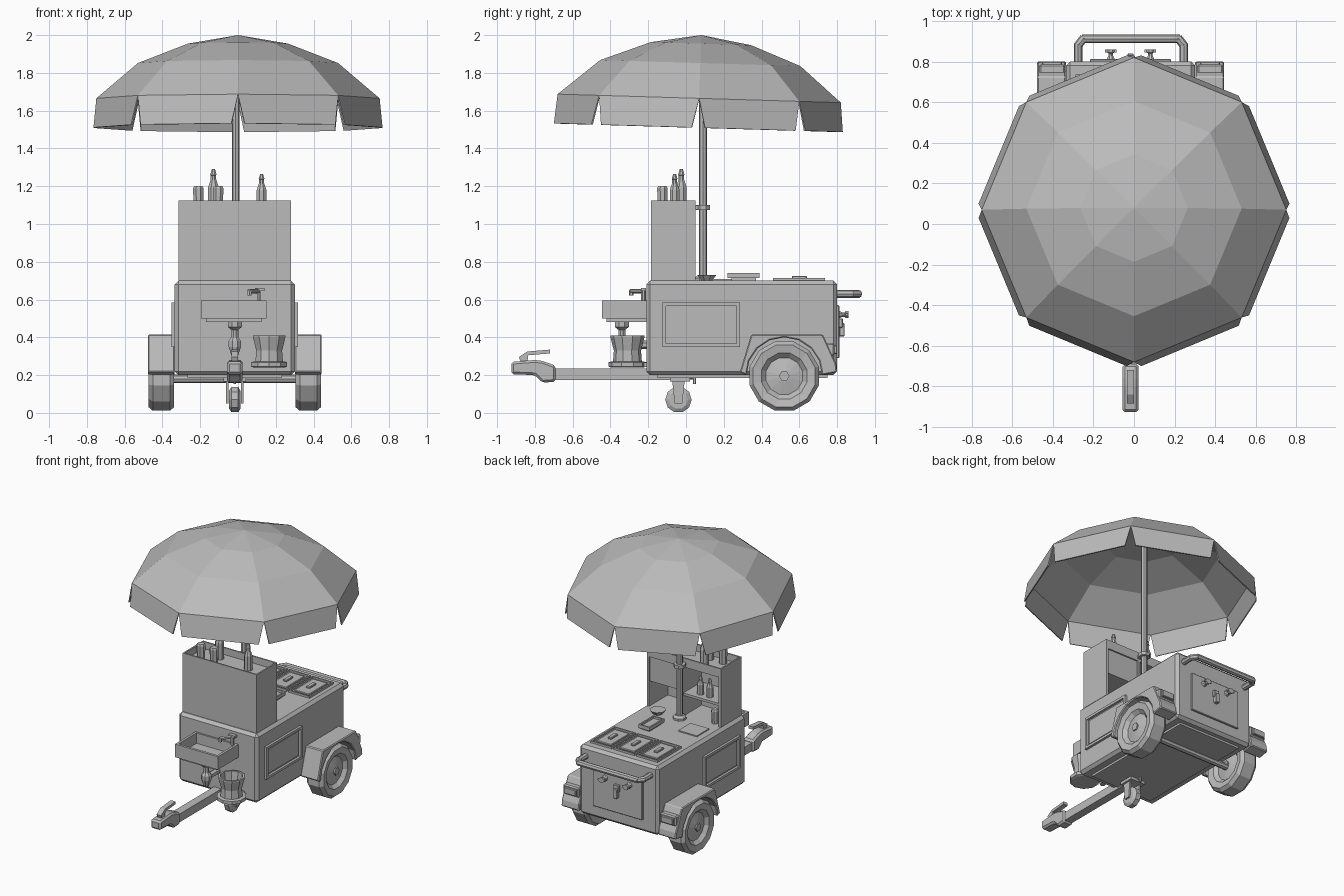
import bpy, bmesh, math
from mathutils import Vector, Matrix

if "Cube" in bpy.data.objects:
    bpy.data.objects.remove(bpy.data.objects["Cube"], do_unlink=True)

GREY = bpy.data.materials.new("plain grey")
GREY.use_nodes = True
GREY.diffuse_color = (0.5, 0.5, 0.5, 1)
GREY.node_tree.nodes["Principled BSDF"].inputs["Base Color"].default_value = (0.5, 0.5, 0.5, 1)
CX = -0.017  # centre plane of the cart


def finish(name, bm, bevel=0):
    bmesh.ops.recalc_face_normals(bm, faces=bm.faces)
    me = bpy.data.meshes.new(name)
    bm.to_mesh(me)
    bm.free()
    me.materials.append(GREY)
    ob = bpy.data.objects.new(name, me)
    bpy.context.collection.objects.link(ob)
    if bevel:
        mod = ob.modifiers.new("bevel", 'BEVEL')
        mod.width, mod.segments = bevel, 1
    return ob


def box(name, x, y, z, bevel=0):
    bm = bmesh.new()
    bmesh.ops.create_cube(bm, size=1)
    for v in bm.verts:
        v.co = [(a + b) / 2 + c * (b - a) for (a, b), c in zip((x, y, z), v.co)]
    return finish(name, bm, bevel)


def lathe(name, profile, at, n=8, axis='Z'):
    """Closed solid of revolution from (radius, height) pairs."""
    bm = bmesh.new()
    rings = []
    for r, h in profile:
        rings.append([bm.verts.new((r * math.cos((k + .5) * math.tau / n),
                                    r * math.sin((k + .5) * math.tau / n), h)) for k in range(n)])
    for a, b in zip(rings, rings[1:]):
        for k in range(n):
            bm.faces.new((a[k], a[k - 1], b[k - 1], b[k]))
    bm.faces.new(rings[0])
    bm.faces.new(rings[-1])
    turn = {'Z': Matrix(), 'X': Matrix.Rotation(math.pi / 2, 4, 'Y'),
            'Y': Matrix.Rotation(-math.pi / 2, 4, 'X')}[axis]
    bm.transform(Matrix.Translation(at) @ turn)
    return finish(name, bm)


def prism(name, outline, x, bevel=0):
    """Extrude a (y, z) outline across x."""
    bm = bmesh.new()
    face = bm.faces.new([bm.verts.new((x[0], *p)) for p in outline])
    out = bmesh.ops.extrude_face_region(bm, geom=[face])
    for v in out["geom"]:
        if isinstance(v, bmesh.types.BMVert):
            v.co.x = x[1]
    return finish(name, bm, bevel)


def tube(name, points, r, n=6):
    """Pipe following a path, one closed segment at a time."""
    bm = bmesh.new()
    for a, b in zip(points, points[1:]):
        a, b = Vector(a), Vector(b)
        d = b - a
        m = Matrix.Translation((a + b) / 2) @ d.to_track_quat('Z', 'Y').to_matrix().to_4x4()
        bmesh.ops.create_cone(bm, cap_ends=True, segments=n, radius1=r, radius2=r,
                              depth=d.length + r * .6, matrix=m)
    return finish(name, bm)


def basin(name, x, y, z, wall, floor):
    """Open-topped box with inset, sunken floor."""
    bm = bmesh.new()
    bmesh.ops.create_cube(bm, size=1)
    for v in bm.verts:
        v.co = [(a + b) / 2 + c * (b - a) for (a, b), c in zip((x, y, z), v.co)]
    top = max(bm.faces, key=lambda f: f.calc_center_median().z)
    bmesh.ops.inset_individual(bm, faces=[top], thickness=wall)
    down = bmesh.ops.extrude_face_region(bm, geom=[top])
    bm.faces.remove(top)
    for v in down["geom"]:
        if isinstance(v, bmesh.types.BMVert):
            v.co.z = floor
    return finish(name, bm)


def both(x0, x1):
    """Sideways spans, measured outward from the centre plane, for both sides."""
    return [("left", (CX + x0, CX + x1)), ("right", (CX - x1, CX - x0))]


# Cart body
box("cart_body", (CX - .318, CX + .318), (-.21, .80), (.2, .7), .02)
box("underside_frame", (CX - .25, CX + .25), (-.15, .75), (.185, .205))
tube("axle", [(CX - .4, .52, .18), (CX + .4, .52, .18)], .022, 8)

# Framed side panels
for side, x in both(.31, .335):
    y0, y1, z0, z1, w = -.125, .285, .35, .585, .018
    box(side + "_panel_sill", x, (y0, y1), (z0, z0 + w))
    box(side + "_panel_head", x, (y0, y1), (z1 - w, z1))
    box(side + "_panel_front_post", x, (y0, y0 + w), (z0, z1))
    box(side + "_panel_rear_post", x, (y1 - w, y1), (z0, z1))
    box(side + "_panel", (x[0], x[1] - .01) if side == "left" else (x[0] + .01, x[1]),
        (y0 + .03, y1 - .03), (z0 + .03, z1 - .03))

# Wheels, mudguards and tail lamps
tyre = [(.03, -.05), (.10, -.035), (.125, -.06), (.17, -.068), (.19, -.045)]
tyre += [(r, -h) for r, h in reversed(tyre)]
arch = [(.52 + .2 * math.cos(a), .2 + .2 * math.sin(a))
        for a in [math.pi * k / 8 for k in range(9)]]
for side, x in both(.318, .46):
    mid = sum(x) / 2
    lathe(side + "_wheel", tyre, (mid, .52, .195), 12, 'X')
    lathe(side + "_hub", [(.028, -.06), (.028, .06)], (mid, .52, .195), 6, 'X')
    prism(side + "_mudguard", [(.8, .215), (.795, .26), (.725, .415), (.345, .415), (.285, .215)]
          + arch[::-1], x, .006)
    box(side + "_lamp_housing", (x[0] + .01, x[1] - .004), (.69, .785), (.30, .37), .008)
    box(side + "_lamp_lens", (x[0] + .025, x[1] - .02), (.78, .8), (.312, .358), .004)

# Tow bar, coupler and release lever
box("tow_bar", (CX - .03, CX + .03), (-.72, .02), (.175, .235))
prism("coupler", [(-.925, .205), (-.80, .20), (-.76, .16), (-.69, .165),
                  (-.69, .25), (-.76, .275), (-.80, .28), (-.925, .27)], (CX - .04, CX + .04), .012)
prism("coupler_lever", [(-.875, .27), (-.84, .27), (-.835, .305), (-.72, .315),
                        (-.72, .335), (-.84, .325), (-.885, .295)], (CX - .018, CX + .018))

# Jockey wheel
lathe("jockey_wheel", [(.05, -.03), (.07, -.018), (.07, .018), (.05, .03)], (CX, -.04, .07), 10, 'X')
for side, x in both(.034, .046):
    prism(side + "_jockey_fork", [(-.06, .05), (-.02, .05), (-.005, .19), (-.075, .19)], x)
box("jockey_bracket", (CX - .06, CX + .06), (-.085, .02), (.165, .2))
tube("jockey_crank", [(CX, 0, .185), (CX, .045, .185), (CX, .045, .155)], .008)

# Wash basin, tap and drain
basin("wash_basin", (-.195, .15), (-.445, -.205), (.5, .595), .025, .52)
box("wash_basin_foot", (-.17, .125), (-.42, -.205), (.48, .505))
tube("tap", [(.11, -.225, .59), (.11, -.225, .645), (.06, -.29, .645), (.06, -.29, .625)], .012)
box("tap_handle", (.09, .14), (-.238, -.212), (.645, .662))
lathe("drain", [(.018, .30), (.035, .35), (.035, .38), (.02, .40), (.02, .44), (.04, .455), (.04, .485)],
      (CX, -.34, 0))
tube("drain_pipe", [(CX, -.34, .36), (CX, -.2, .36)], .022)

# Waste bucket on its holder
lathe("bucket", [(.078, .25), (.072, .33), (.09, .40), (.09, .41), (.075, .41), (.06, .28)],
      (.165, -.31, 0), 10)
lathe("bucket_ring", [(.085, .24), (.1, .245), (.1, .268), (.085, .272)], (.165, -.31, 0), 10)
box("bucket_bracket", (.13, .20), (-.25, -.2), (.243, .268))

# Upright cabinet with tray top, shelf and open rear
basin("cabinet_tray", (-.315, .28), (-.185, .05), (1.06, 1.125), .015, 1.075)
box("cabinet_front", (-.315, .28), (-.185, -.165), (.695, 1.07))
for name, x in (("right_cabinet_side", -.315), ("cabinet_divider", -.01), ("left_cabinet_side", .262)):
    box(name, (x, x + .018), (-.17, .05), (.695, 1.07))
box("cabinet_shelf", (-.30, 0), (-.17, .045), (.85, .868))
box("cabinet_cupboard", (0, .27), (-.17, .04), (.88, 1.07))


# Bottles and cups
def bottle(name, x, y, z, h, r):
    lathe(name, [(r, 0), (r, h * .55), (r * .5, h * .75), (r * .5, h * .85), (r * .6, h * .86),
                 (r * .3, h)], (x, y, z))


bottle("tall_bottle", -.13, -.025, 1.075, .215, .031)
bottle("left_bottle", .125, -.06, 1.075, .19, .028)
for k, (x, y) in enumerate(((-.21, -.125), (-.105, -.125))):
    lathe("tray_cup_%d" % k, [(.027, 1.075), (.03, 1.19), (.024, 1.2)], (x, y, 0))
for k, x in enumerate((-.11, -.185)):
    bottle("shelf_bottle_%d" % k, x, -.01, .868, .13, .024)
lathe("counter_cup", [(.022, .7), (.026, .79), (.02, .8)], (-.24, .01, 0))

# Three pan lids on the counter
for k in range(3):
    x = CX + (k - 1) * .185
    basin("pan_frame_%d" % k, (x - .085, x + .085), (.46, .735), (.695, .714), .014, .702)
    box("pan_lid_%d" % k, (x - .06, x + .06), (.49, .705), (.7, .712), .004)
    box("pan_handle_%d" % k, (x - .015, x + .015), (.56, .64), (.71, .725), .004)

# Loose counter items
basin("food_tray", (.02, .11), (.22, .39), (.715, .74), .015, .725)
box("food_tray_base", (.035, .095), (.24, .37), (.695, .72))
box("counter_plate", (-.27, -.12), (.12, .26), (.697, .708))
lathe("counter_dish", [(.03, .7), (.055, .73), (.045, .73)], (.15, .11, 0))

# Rear push handle
for z in (.63,):
    tube("push_handle", [(-.275, .79, z), (-.275, .88, z), (-.25, .912, z), (.22, .912, z),
                         (.245, .88, z), (.245, .79, z)], .021, 8)

# Rear hatch with knobs and latch
box("rear_hatch", (CX - .2, CX + .2), (.79, .812), (.29, .57), .004)
for side, x in both(.09, .105):
    mid = sum(x) / 2
    lathe(side + "_knob", [(.022, 0), (.012, .02), (.012, .03), (.02, .035), (.02, .05)],
          (mid, .81, .52), 8, 'Y')
    box(side + "_knob_grip", (mid - .028, mid + .028), (.845, .858), (.514, .526))
box("latch_plate", (CX - .022, CX + .022), (.805, .83), (.45, .5), .004)
box("latch_tongue", (CX - .015, CX + .015), (.81, .84), (.405, .475), .004)

# Parasol pole and collars
tube("parasol_pole", [(CX + .005, .09, .7), (CX + .005, .09, 1.95)], .021, 8)
lathe("pole_base", [(.045, .695), (.045, .715), (.03, .73)], (CX + .005, .09, 0))
lathe("pole_collar", [(.04, 1.075), (.04, 1.1)], (CX + .005, .09, 0))
box("pole_bracket", (CX - .02, CX + .03), (.04, .09), (1.078, 1.097))

# Eight-sided parasol canopy with notched hanging flaps
bm = bmesh.new()
centre = Vector((0, .08, 2))
apex = bm.verts.new(centre)
rings = [[bm.verts.new(centre + Vector((r * math.cos(k * math.pi / 4), r * math.sin(k * math.pi / 4), -d)))
          for k in range(8)] for r, d in ((.265, .045), (.53, .148), (.75, .335))]
for k in range(8):
    bm.faces.new((apex, rings[0][k - 1], rings[0][k]))
    for a, b in zip(rings, rings[1:]):
        bm.faces.new((a[k - 1], b[k - 1], b[k], a[k]))
    p, q = rings[2][k - 1], rings[2][k]
    low = []
    for t in (.065, .935):
        c = p.co.lerp(q.co, t) - centre
        low.append(bm.verts.new(centre + Vector((c.x * 1.04, c.y * 1.04, c.z - .155))))
    bm.faces.new((p, low[0], low[1], q))
bmesh.ops.rotate(bm, verts=bm.verts, cent=centre, matrix=Matrix.Rotation(-.03, 3, 'X'))
canopy = finish("parasol_canopy", bm)
shell = canopy.modifiers.new("thickness", 'SOLIDIFY')
shell.thickness, shell.offset = .008, -1
